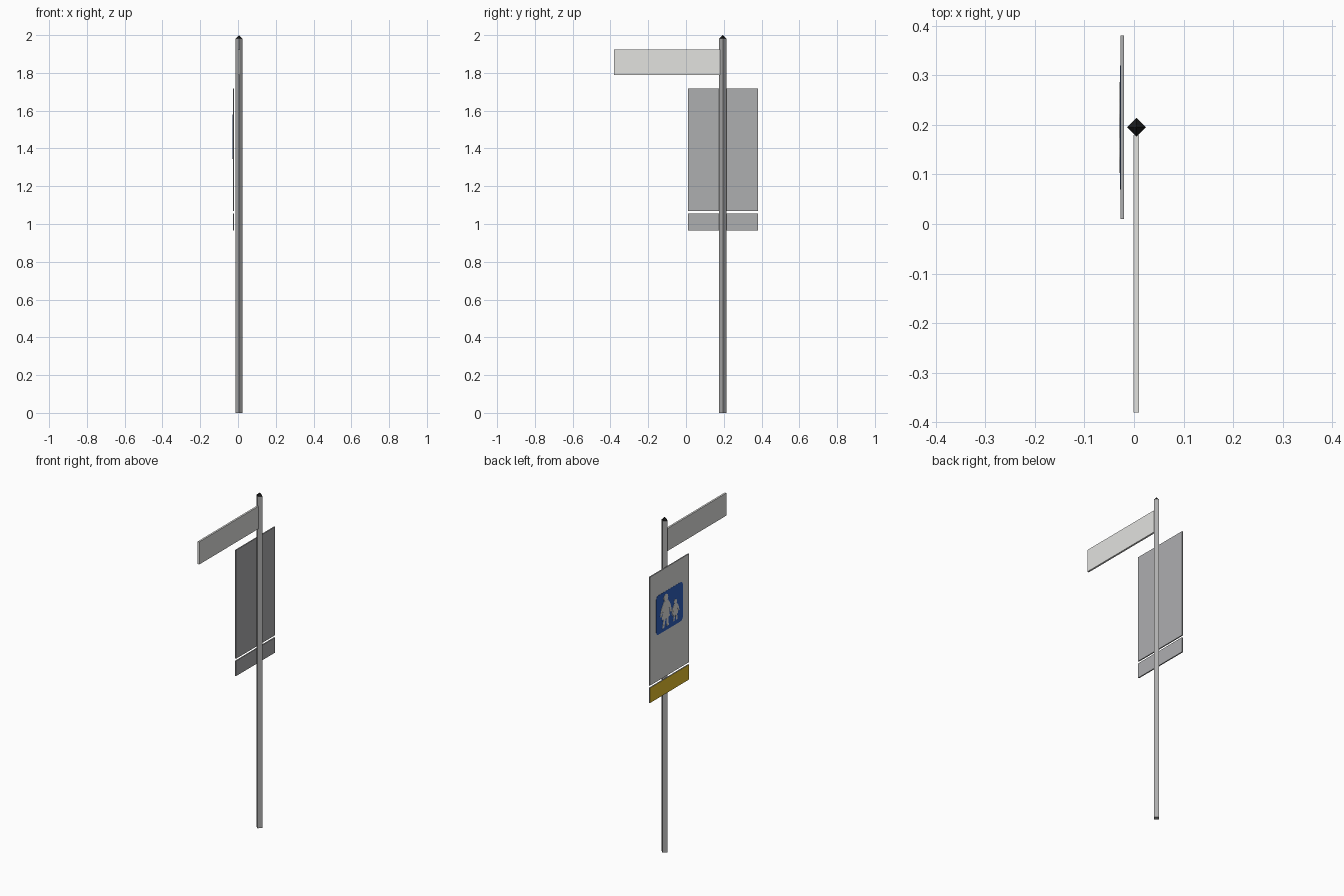
import bpy, bmesh
from math import pi, sin, cos

cube = bpy.data.objects.get("Cube")
if cube:
    bpy.data.objects.remove(cube, do_unlink=True)


def material(name, r, g, b):
    m = bpy.data.materials.new(name)
    m.use_nodes = True
    m.diffuse_color = (r, g, b, 1)
    m.node_tree.nodes["Principled BSDF"].inputs["Base Color"].default_value = (r, g, b, 1)
    return m


white = material("off white", 0.76, 0.76, 0.74)
metal = material("bare metal grey", 0.42, 0.425, 0.435)
steel = material("pole grey", 0.42, 0.42, 0.42)
black = material("cap black", 0.01, 0.01, 0.01)
blue = material("sign blue", 0.03, 0.12, 0.52)
yellow = material("sign yellow", 0.86, 0.58, 0.028)


def finish(name, bm, *mats):
    bmesh.ops.recalc_face_normals(bm, faces=bm.faces)
    me = bpy.data.meshes.new(name)
    for m in mats:
        me.materials.append(m)
    bm.to_mesh(me)
    bm.free()
    ob = bpy.data.objects.new(name, me)
    bpy.context.collection.objects.link(ob)
    return ob


def box(name, lo, hi, body, face=None):
    """Box between two corners; the -x side may carry its own colour."""
    bm = bmesh.new()
    bmesh.ops.create_cube(bm, size=1)
    for v in bm.verts:
        v.co = [(a + b) / 2 + c * (b - a) for a, b, c in zip(lo, hi, v.co)]
    bm.normal_update()
    if face:
        for f in bm.faces:
            f.material_index = int(f.normal.x < -0.5)
    return finish(name, bm, *([body, face] if face else [body]))


def plate(name, outline, x, thick, mat):
    """Thin plate on the -x side, outline in (right, up) as seen facing it."""
    bm = bmesh.new()
    f = bm.faces.new([bm.verts.new((x, POLE_Y - u, z)) for u, z in outline])
    ext = bmesh.ops.extrude_face_region(bm, geom=[f])
    for v in ext["geom"]:
        if isinstance(v, bmesh.types.BMVert):
            v.co.x -= thick
    return finish(name, bm, mat)


def arc(u, z, r, start, end, n):
    return [(u + r * cos(start + (end - start) * i / n),
             z + r * sin(start + (end - start) * i / n)) for i in range(n + 1)]


def prism(name, r_low, r_high, z_low, z_high, mat):
    bm = bmesh.new()
    bmesh.ops.create_cone(bm, cap_ends=True, segments=4, radius1=r_low,
                          radius2=r_high, depth=z_high - z_low)
    bmesh.ops.translate(bm, verts=bm.verts, vec=(POLE_X, POLE_Y, (z_low + z_high) / 2))
    # Corners must point along the axes
    return finish(name, bm, mat)


POLE_X, POLE_Y = 0.005, 0.195
BACK, FACE = -0.02, -0.027

# Square pole turned corner-on, with a pointed cap
prism("pole", 0.019, 0.019, 0, 1.982, steel)
prism("pole_cap", 0.018, 0, 1.982, 2.0, black)

# Street name blade
box("name_blade", (-0.001, -0.38, 1.79), (0.01, 0.18, 1.925), white)

# Main panel and the small panel under it
box("main_panel", (FACE, 0.01, 1.07), (BACK, 0.38, 1.718), metal, white)
box("lower_panel", (FACE, 0.01, 0.966), (BACK, 0.38, 1.056), metal, yellow)

# Blue rounded square
half, r, mid = 0.125, 0.02, 1.462
corners = []
for k, (su, sz) in enumerate([(1, 1), (-1, 1), (-1, -1), (1, -1)]):
    corners += arc(su * (half - r), mid + sz * (half - 0.008 - r), r,
                   k * pi / 2, (k + 1) * pi / 2, 5)
plate("blue_square", corners, FACE, 0.001, blue)


# Walking figures, drawn once at unit height and scaled
def figure(name, u, z, h, w):
    body = [(-.12, .8), (.12, .8), (.26, .62), (.34, .38), (.26, .36), (.17, .55),
            (.22, .28), (.14, .26), (.16, 0), (.05, 0), (.02, .24), (-.03, .24),
            (-.1, 0), (-.21, 0), (-.14, .26), (-.24, .28), (-.17, .55),
            (-.26, .36), (-.34, .38), (-.26, .62)]
    plate(name + "_body", [(u + a * w, z + b * h) for a, b in body],
          FACE - 0.001, 0.001, white)
    plate(name + "_head", arc(u, z + 0.89 * h, 0.11 * h, 0, 2 * pi * 15 / 16, 15),
          FACE - 0.001, 0.001, white)


figure("adult", -0.035, 1.367, 0.195, 0.165)
figure("child", 0.055, 1.372, 0.125, 0.11)
